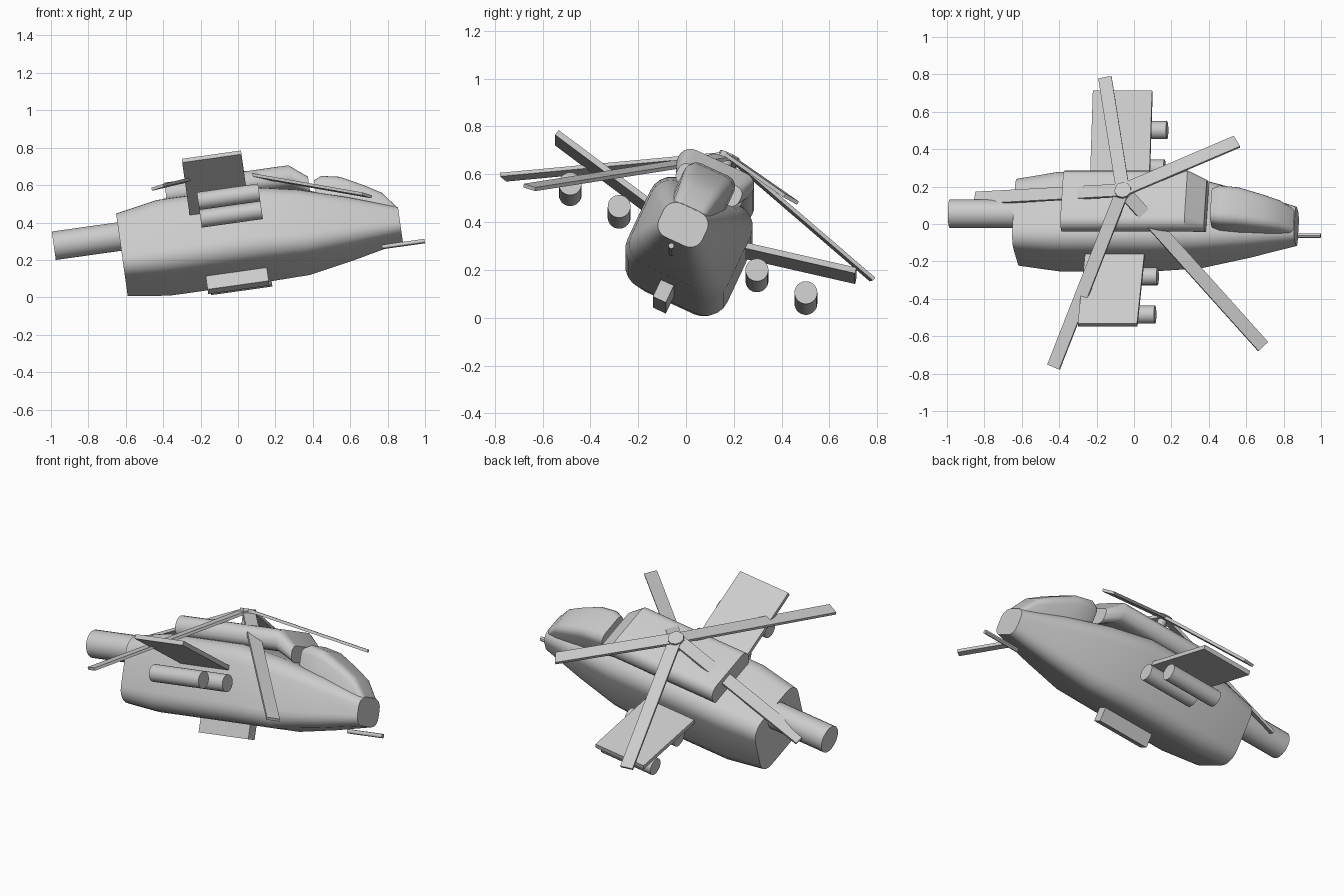
import bpy, bmesh, math
from mathutils import Matrix, Vector

if "Cube" in bpy.data.objects:
    bpy.data.objects.remove(bpy.data.objects["Cube"])

# Whole aircraft is banked and pitched; parts are built level, nose along +x
POSE = (Matrix.Rotation(math.radians(-8), 4, 'Y')
        @ Matrix.Rotation(math.radians(-25), 4, 'X')
        @ Matrix.Translation((0, -0.123, 0)))


def finish(name, bm, smooth=True):
    bmesh.ops.recalc_face_normals(bm, faces=bm.faces)
    me = bpy.data.meshes.new(name)
    bm.to_mesh(me)
    bm.free()
    ob = bpy.data.objects.new(name, me)
    bpy.context.collection.objects.link(ob)
    ob.matrix_world = POSE
    if smooth:
        bpy.ops.object.select_all(action='DESELECT')
        ob.select_set(True)
        bpy.context.view_layer.objects.active = ob
        bpy.ops.object.shade_smooth_by_angle(angle=math.radians(30))
    return ob


def loft(name, stations, seg=5):
    """Stations: x, centre z, half width, half height, corner radius."""
    bm = bmesh.new()
    rings = []
    for x, zc, a, b, r in stations:
        ring = []
        for q, (sy, sz) in enumerate(((1, 1), (-1, 1), (-1, -1), (1, -1))):
            for i in range(seg + 1):
                t = math.pi / 2 * (q + i / seg)
                ring.append(bm.verts.new((x, sy * (a - r) + r * math.cos(t),
                                          zc + sz * (b - r) + r * math.sin(t))))
        rings.append(ring)
    n = len(rings[0])
    for r0, r1 in zip(rings, rings[1:]):
        for i in range(n):
            j = (i + 1) % n
            bm.faces.new((r0[i], r0[j], r1[j], r1[i]))
    bm.faces.new(rings[0])
    bm.faces.new(rings[-1])
    return finish(name, bm)


def tube(name, p0, p1, r, sides=24):
    p0, p1 = Vector(p0), Vector(p1)
    d = p1 - p0
    m = Matrix.Translation((p0 + p1) / 2) @ d.to_track_quat('Z', 'Y').to_matrix().to_4x4()
    bm = bmesh.new()
    bmesh.ops.create_cone(bm, cap_ends=True, segments=sides, radius1=r, radius2=r,
                          depth=d.length, matrix=m)
    return finish(name, bm)


def plank(name, p0, p1, width, thick):
    """Flat box running from p0 to p1 with its width kept level."""
    p0, p1 = Vector(p0), Vector(p1)
    d = (p1 - p0).normalized()
    side = d.cross(Vector((0, 0, 1))).normalized()
    up = side.cross(d)
    m = Matrix((d, side, up)).transposed().to_4x4()
    m.translation = (p0 + p1) / 2
    bm = bmesh.new()
    bmesh.ops.create_cube(bm, size=1, matrix=m @ Matrix.Diagonal(
        ((p1 - p0).length, width, thick, 1)))
    return finish(name, bm, False)


# Fuselage
loft("fuselage", [(-0.583, 0.286, 0.203, 0.184, 0.088),
                  (-0.36, 0.293, 0.231, 0.214, 0.1),
                  (0.14, 0.293, 0.231, 0.214, 0.1),
                  (0.40, 0.268, 0.208, 0.19, 0.09),
                  (0.66, 0.252, 0.158, 0.138, 0.075),
                  (0.914, 0.234, 0.1, 0.078, 0.055)])

# Engine cowling on the roof
loft("engine_cowling", [(-0.305, 0.553, 0.172, 0.06, 0.055),
                        (0.365, 0.553, 0.172, 0.06, 0.055),
                        (0.46, 0.49, 0.145, 0.045, 0.035)])

# Cockpit canopy
loft("canopy", [(0.49, 0.43, 0.1, 0.105, 0.045),
                (0.53, 0.43, 0.112, 0.12, 0.05),
                (0.63, 0.41, 0.11, 0.12, 0.05),
                (0.76, 0.36, 0.096, 0.1, 0.045),
                (0.84, 0.325, 0.085, 0.085, 0.04),
                (0.91, 0.27, 0.07, 0.045, 0.03)])

# Tail boom stub, nose gun, belly rail
tube("tail_boom", (-0.50, 0, 0.395), (-0.937, 0, 0.395), 0.077)
tube("nose_gun", (0.80, 0, 0.118), (1.03, 0, 0.118), 0.012, 12)
plank("belly_rail", (-0.155, 0, 0.045), (0.175, 0, 0.045), 0.06, 0.09)

# Stub wings with two pods each
for sy, tag in ((1, "left"), (-1, "right")):
    plank("wing_" + tag, (-0.035, sy * 0.15, 0.35), (-0.035, sy * 0.69, 0.465), 0.32, 0.025)
    for k, s in enumerate((0.318, 0.544)):
        tube(f"pod_{tag}_{k + 1}", (-0.14, sy * s, 0.284), (0.19, sy * s, 0.284), 0.048)

# Rotor mast, hub and five drooping blades (tips given in the posed frame)
hub = Vector((0.035, 0, 0.69))
tube("rotor_mast", (0.035, 0, 0.58), hub, 0.025, 12)
tube("rotor_hub", (0.035, 0, 0.672), (0.035, 0, 0.698), 0.045, 10)
tips = [(-0.155, 0.78, 0.16), (0.55, 0.44, 0.495), (0.69, -0.655, 0.545),
        (-0.43, -0.765, 0.588), (-0.85, 0.137, 0.27)]
for i, tip in enumerate(tips):
    plank(f"rotor_blade_{i + 1}", hub, POSE.inverted() @ Vector(tip), 0.072, 0.016)
